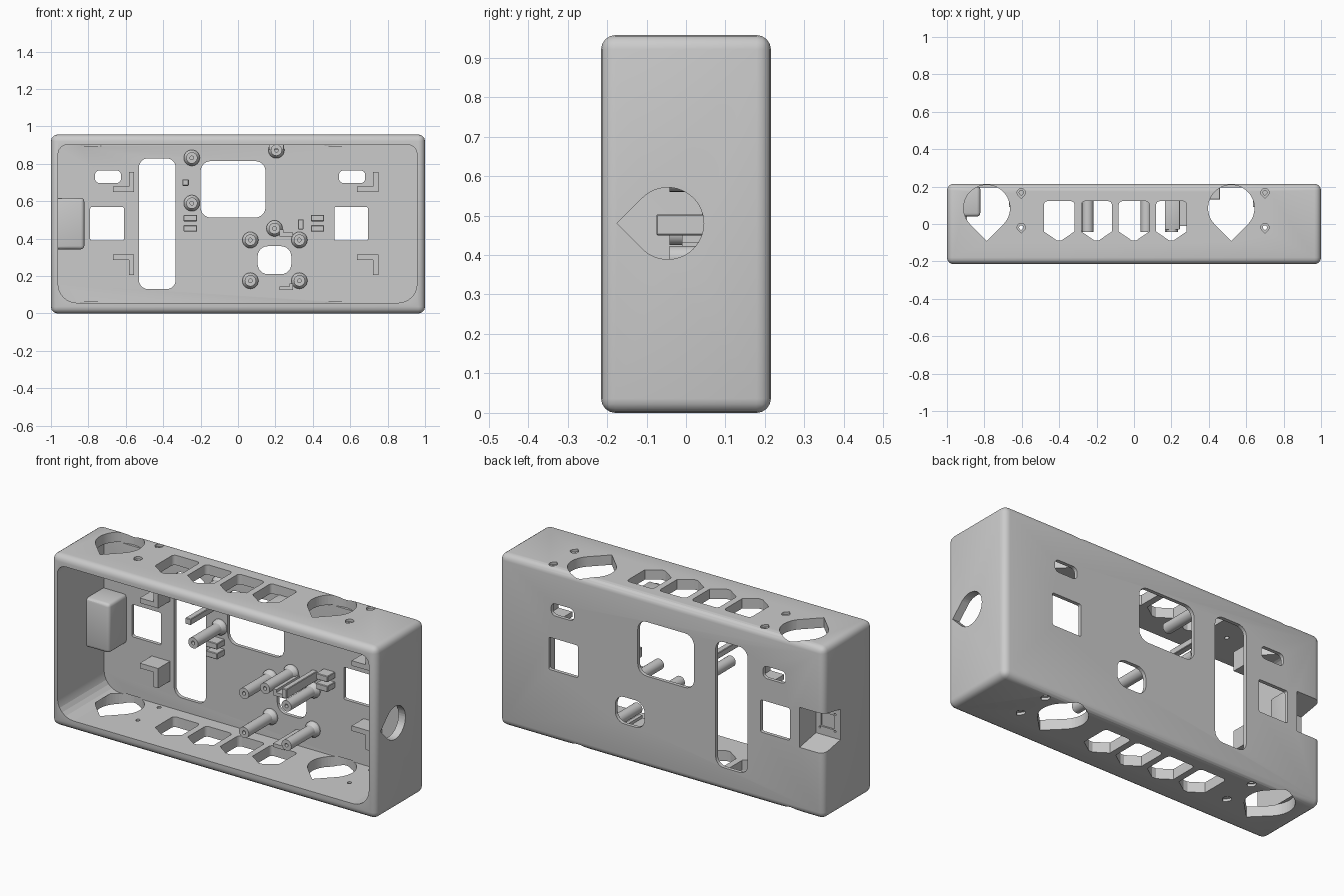
import bpy, bmesh, math
from mathutils import Vector

if "Cube" in bpy.data.objects:
    bpy.data.objects.remove(bpy.data.objects["Cube"])

BACK = 0.195   # inner face of the back wall
H = 0.957      # overall height


def finish(name, bm, smooth=True):
    bmesh.ops.recalc_face_normals(bm, faces=bm.faces)
    me = bpy.data.meshes.new(name)
    bm.to_mesh(me)
    bm.free()
    ob = bpy.data.objects.new(name, me)
    bpy.context.collection.objects.link(ob)
    if smooth:
        shade(ob)
    return ob


def shade(ob):
    bpy.ops.object.select_all(action='DESELECT')
    ob.select_set(True)
    bpy.context.view_layer.objects.active = ob
    bpy.ops.object.shade_smooth_by_angle(angle=math.radians(30))


def box(name, x, y, z, bevel=0.0, seg=3):
    bm = bmesh.new()
    bmesh.ops.create_cube(bm, size=1)
    for v in bm.verts:
        v.co = Vector([(r[0] + r[1]) / 2 + c * (r[1] - r[0]) for r, c in zip((x, y, z), v.co)])
    if bevel:
        bmesh.ops.bevel(bm, geom=bm.edges[:], offset=bevel, segments=seg,
                        profile=0.5, affect='EDGES')
    return finish(name, bm)


def prism(name, pts, axis, a, b):
    """Extrude a 2D outline along an axis between a and b."""
    place = {'x': lambda u, v, t: (t, u, v),
             'y': lambda u, v, t: (u, t, v),
             'z': lambda u, v, t: (u, v, t)}[axis]
    bm = bmesh.new()
    lo = [bm.verts.new(place(u, v, a)) for u, v in pts]
    hi = [bm.verts.new(place(u, v, b)) for u, v in pts]
    bm.faces.new(lo)
    bm.faces.new(hi)
    n = len(pts)
    for i in range(n):
        j = (i + 1) % n
        bm.faces.new((lo[i], lo[j], hi[j], hi[i]))
    return finish(name, bm, False)


def rounded(u0, u1, v0, v1, low, high=None, seg=6):
    """Rounded rectangle with separate lower and upper corner radii."""
    high = low if high is None else high
    pts = []
    for i, (su, sv) in enumerate(((1, 1), (-1, 1), (-1, -1), (1, -1))):
        r = high if sv > 0 else low
        cu = u1 - r if su > 0 else u0 + r
        cv = v1 - r if sv > 0 else v0 + r
        for k in range(seg + 1):
            t = math.pi / 2 * (i + k / seg)
            pts.append((cu + r * math.cos(t), cv + r * math.sin(t)))
    return pts


def teardrop(cu, cv, r, sideways=False, seg=36):
    """Circle with a 45 degree point towards -v (or -u)."""
    arc = [math.radians(-45 + 270 * k / seg) for k in range(seg + 1)]
    pts = [(r * math.cos(t), r * math.sin(t)) for t in arc] + [(0, -r * math.sqrt(2))]
    return [(cu + v, cv + u) if sideways else (cu + u, cv + v) for u, v in pts]


def combine(target, other, op='DIFFERENCE'):
    other.hide_render = True
    bpy.context.view_layer.objects.active = target
    m = target.modifiers.new('cut', 'BOOLEAN')
    m.operation, m.solver, m.object = op, 'EXACT', other
    bpy.ops.object.modifier_apply(modifier=m.name)
    bpy.data.objects.remove(other)


# Housing: rounded box, open at the front
shell = box('housing', (-1, 1), (-0.215, 0.215), (0, H), 0.036, 4)
combine(shell, prism('cavity', rounded(-0.962, 0.957, 0.057, 0.902, 0.1, 0.05), 'y', -0.3, BACK))

# Corner pocket with its recess on the outside
combine(shell, box('pocket', (-0.985, -0.822), (0.04, 0.205), (0.343, 0.617), 0.018), 'UNION')
combine(shell, prism('recess', [(0.07, 0.395), (0.25, 0.362), (0.25, 0.598), (0.07, 0.565)],
                     'x', -1.1, -0.85))
combine(shell, prism('recess_square', rounded(-0.96, -0.88, 0.44, 0.52, 0.006), 'y', 0.06, 0.1))
for sx in (-0.967, -0.873):
    for sz in (0.433, 0.527):
        combine(shell, prism('recess_hole', rounded(sx - .006, sx + .006, sz - .006, sz + .006, .005, seg=3),
                             'y', 0.055, 0.1))

# Openings in the back wall
for x0, x1, z0, z1, r in ((-0.79, -0.61, 0.39, 0.57, 0.01), (0.515, 0.695, 0.39, 0.57, 0.01),
                          (-0.765, -0.625, 0.697, 0.765, 0.025), (0.54, 0.68, 0.697, 0.765, 0.025),
                          (-0.53, -0.333, 0.13, 0.83, 0.05), (-0.2, 0.147, 0.513, 0.815, 0.055),
                          (0.105, 0.285, 0.21, 0.36, 0.055)):
    combine(shell, prism('window', rounded(x0, x1, z0, z1, r), 'y', 0.18, 0.3))

# Openings through floor and roof
for a, b, face in ((-0.1, 0.062, 0.014), (0.896, 1.1, H - 0.014)):
    for cx in (-0.787, 0.52):
        combine(shell, prism('large_hole', teardrop(cx, 0.085, 0.124), 'z', a, b))
    for cx in (-0.4, -0.2, 0.0, 0.2):
        top = rounded(cx - 0.082, cx + 0.082, -0.04, 0.122, 0.001, 0.02)[:14]
        outline = top + [(cx - 0.082, -0.04), (cx - 0.012, -0.088),
                         (cx + 0.012, -0.088), (cx + 0.082, -0.04)]
        combine(shell, prism('pointed_hole', outline, 'z', a, b))
    outer = (-0.1, face) if a < 0 else (face, 1.1)
    for cx in (-0.603, 0.7):
        for cy in (0.168, -0.018):
            combine(shell, prism('screw_hole', teardrop(cx, cy, 0.011, seg=12), 'z', a, b))
            combine(shell, prism('screw_sink', teardrop(cx, cy, 0.022, seg=16), 'z', *outer))

# Side opening
combine(shell, prism('side_hole', teardrop(-0.046, 0.48, 0.091, True), 'x', 0.9, 1.1))
shade(shell)


# Screw posts standing on the back wall
def post(x, z):
    bm = bmesh.new()
    prof = [(0, 0.2), (0.043, 0.2), (0.043, 0.185), (0.03, 0.165), (0.03, -0.042),
            (0.01, -0.042), (0.01, 0.06), (0, 0.06)]
    vs = [bm.verts.new((x + r, y, z)) for r, y in prof]
    es = [bm.edges.new(p) for p in zip(vs, vs[1:])]
    bmesh.ops.spin(bm, geom=vs + es, cent=(x, 0, z), axis=(0, 1, 0),
                   angle=2 * math.pi, steps=24)
    bmesh.ops.remove_doubles(bm, verts=bm.verts, dist=1e-5)
    finish('screw_post', bm)


for x, z in ((-0.247, 0.832), (-0.247, 0.59), (0.205, 0.873), (0.195, 0.455),
             (0.066, 0.393), (0.328, 0.393), (0.066, 0.175), (0.328, 0.175)):
    post(x, z)
box('post_web', (0.165, 0.245), (-0.03, 0.2), (0.873, 0.907), 0.004, 2)

# L-shaped corner brackets
for dx in (0, 1.305):
    for corner, end in ((0.65, 0.757), (0.315, 0.205)):
        s = 1 if end > corner else -1
        pts = [(-0.668 + dx, corner), (-0.555 + dx, corner), (-0.555 + dx, end),
               (-0.583 + dx, end), (-0.583 + dx, corner + s * 0.028),
               (-0.668 + dx, corner + s * 0.028)]
        prism('corner_bracket', pts, 'y', 0.09, 0.2)

# Paired tabs, peg and divider plate
for cx in (-0.255, 0.425):
    for cz in (0.51, 0.455):
        box('tab', (cx - 0.036, cx + 0.036), (0.13, 0.2), (cz - 0.017, cz + 0.017), 0.003, 1)
box('peg', (-0.297, -0.263), (-0.04, 0.2), (0.683, 0.717), 0.003, 1)
box('divider_plate', (0.32, 0.351), (-0.075, 0.2), (0.45, 0.503), 0.003, 1)

# Board clips
for z0 in (0.413, 0.125):
    box('clip_bar', (0.223, 0.295), (-0.01, 0.2), (z0, z0 + 0.02))
    s = 0.223 if z0 > 0.3 else 0.275
    box('clip_leg', (s, s + 0.02), (-0.01, 0.2), (z0 + 0.015, z0 + 0.036))
